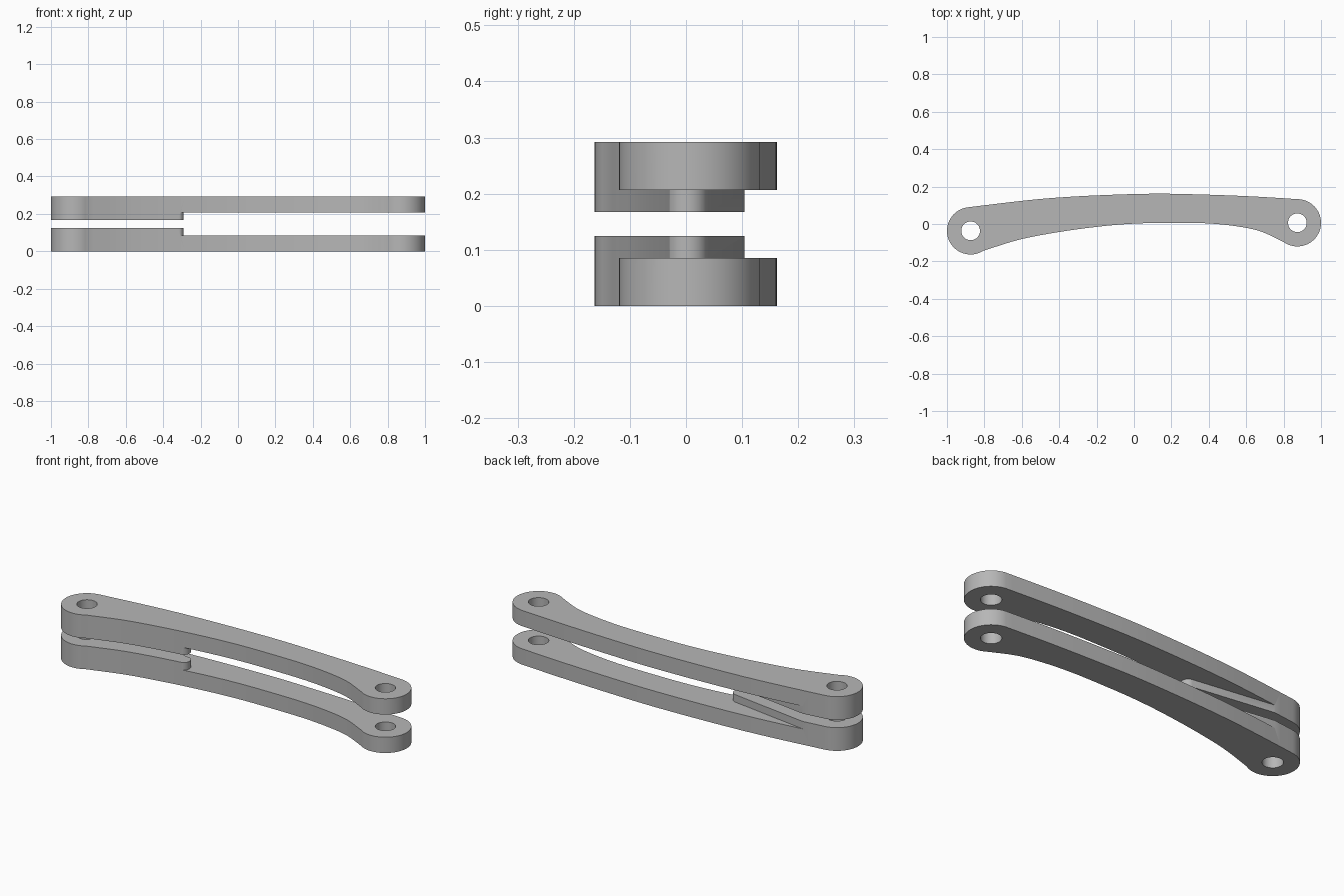
import bpy, bmesh
from math import cos, sin, radians
from mathutils import Vector

old = bpy.data.objects.get("Cube")
if old:
    bpy.data.objects.remove(old, do_unlink=True)

HEIGHT = 0.292      # total height of the pair
PLATE = 0.085       # arm thickness
PAD = 0.125         # arm thickness including the raised pad
BOSS_R, HOLE_R = 0.1265, 0.05
LEFT_PIN, RIGHT_PIN = (-0.8735, -0.0365), (0.8735, 0.0065)

steel = bpy.data.materials.new("grey_metal")
steel.use_nodes = True
steel.diffuse_color = (0.47, 0.47, 0.47, 1)
steel.node_tree.nodes["Principled BSDF"].inputs["Base Color"].default_value = steel.diffuse_color


def arc(centre, radius, start, end, steps):
    angles = [radians(start + (end - start) * i / steps) for i in range(steps + 1)]
    return [(centre[0] + radius * cos(a), centre[1] + radius * sin(a)) for a in angles]


def smooth_path(points, steps=6):
    """Catmull-Rom curve through the points, without its two end points."""
    p = [Vector(q) for q in points]
    p = [2 * p[0] - p[1]] + p + [2 * p[-1] - p[-2]]
    out = []
    for a, b, c, d in zip(p, p[1:], p[2:], p[3:]):
        for i in range(steps):
            t = i / steps
            out.append(tuple(0.5 * (2 * b + (c - a) * t + (2 * a - 5 * b + 4 * c - d) * t ** 2
                                    + (3 * b - a - 3 * c + d) * t ** 3)))
    return out[1:]


def prism(name, loops, low, high):
    """Extrude a flat outline, with holes as the extra loops."""
    bm = bmesh.new()
    for loop in loops:
        verts = [bm.verts.new((x, y, low)) for x, y in loop]
        for i, v in enumerate(verts):
            bm.edges.new((verts[i - 1], v))
    bmesh.ops.triangle_fill(bm, edges=bm.edges[:], use_beauty=True)
    top = bmesh.ops.extrude_face_region(bm, geom=bm.faces[:])["geom"]
    for v in top:
        if isinstance(v, bmesh.types.BMVert):
            v.co.z = high
    bmesh.ops.recalc_face_normals(bm, faces=bm.faces[:])
    mesh = bpy.data.meshes.new(name)
    bm.to_mesh(mesh)
    bm.free()
    mesh.materials.append(steel)
    obj = bpy.data.objects.new(name, mesh)
    bpy.context.collection.objects.link(obj)
    return obj


# Curved arm outline: two round ends joined by bowed edges
left_end = arc(LEFT_PIN, BOSS_R, 97, 303, 32)
right_end = arc(RIGHT_PIN, BOSS_R, 234, 443, 32)
front_edge = smooth_path([left_end[-1], (-0.61, -0.083), (-0.395, -0.042), (-0.18, -0.013),
                          (0, 0.002), (0.18, 0.006), (0.38, 0.004), (0.54, -0.011),
                          (0.675, -0.039), right_end[0]])
back_edge = smooth_path([right_end[-1], (0.62, 0.148), (0.35, 0.158), (0.1, 0.162),
                         (-0.2, 0.153), (-0.45, 0.138), (-0.65, 0.118), left_end[0]])
outline = left_end + front_edge + right_end + back_edge
holes = [arc(pin, HOLE_R, 0, 350, 35) for pin in (LEFT_PIN, RIGHT_PIN)]

# Cutter that leaves a tapered, round-tipped pad on one end of the arm
tip = arc((-0.3275, 0.0025), 0.0375, -90, 82, 20)
cut_line = [(-0.9, 0.123), (-0.9, 0.4), (1.2, 0.4), (1.2, -0.4), (tip[0][0], -0.4)]
cutter = prism("pad_cutter", [cut_line + tip], PLATE, 0.3)
cutter.hide_render = True

# Lower arm, then the upper arm as its mirror image
for name in ("lower_arm", "upper_arm"):
    arm = prism(name, [outline] + holes, 0, PAD)
    mod = arm.modifiers.new("pad_step", "BOOLEAN")
    mod.operation, mod.solver, mod.object = "DIFFERENCE", "EXACT", cutter
    bpy.ops.object.select_all(action="DESELECT")
    arm.select_set(True)
    bpy.context.view_layer.objects.active = arm
    bpy.ops.object.modifier_apply(modifier=mod.name)
    if name == "upper_arm":
        for v in arm.data.vertices:
            v.co.z = HEIGHT - v.co.z
        arm.data.flip_normals()
    bpy.ops.object.shade_smooth_by_angle(angle=radians(30))

bpy.data.objects.remove(cutter, do_unlink=True)
